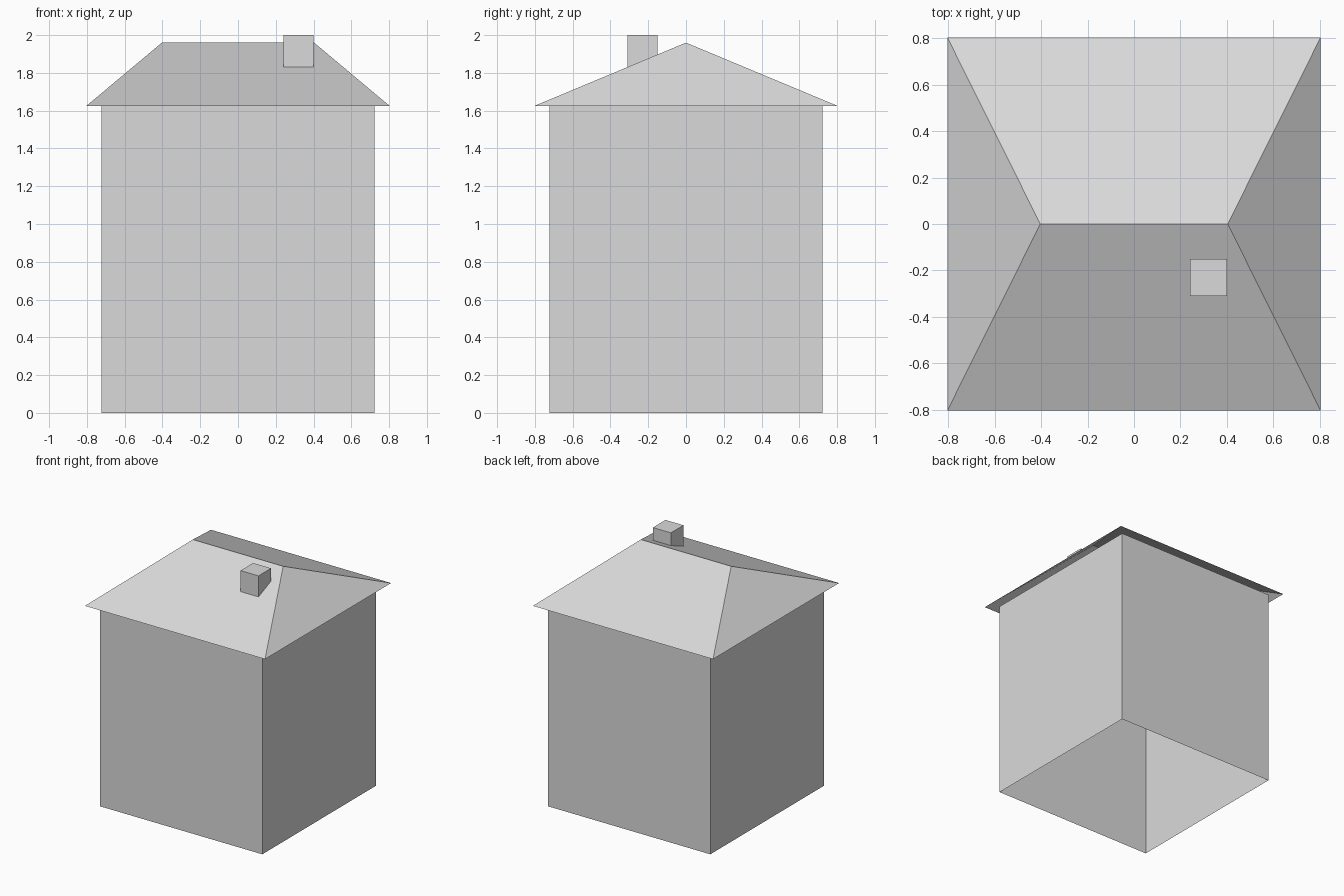
import bpy
import bmesh

if "Cube" in bpy.data.objects:
    bpy.data.objects.remove(bpy.data.objects["Cube"], do_unlink=True)

WALL, EAVE, RIDGE = 0.723, 0.803, 0.403
EAVE_Z, RIDGE_Z, TOP_Z = 1.625, 1.96, 2.0

grey = bpy.data.materials.new("plain_grey")
grey.use_nodes = True
grey.diffuse_color = (0.7, 0.7, 0.7, 1)
grey.node_tree.nodes["Principled BSDF"].inputs["Base Color"].default_value = grey.diffuse_color


def add_object(name, bm):
    mesh = bpy.data.meshes.new(name)
    bm.to_mesh(mesh)
    bm.free()
    mesh.materials.append(grey)
    obj = bpy.data.objects.new(name, mesh)
    bpy.context.collection.objects.link(obj)
    return obj


def box(x0, x1, y0, y1, z0, z1):
    bm = bmesh.new()
    bmesh.ops.create_cube(bm, size=1)
    bmesh.ops.scale(bm, vec=(x1 - x0, y1 - y0, z1 - z0), verts=bm.verts)
    bmesh.ops.translate(bm, vec=((x0 + x1) / 2, (y0 + y1) / 2, (z0 + z1) / 2), verts=bm.verts)
    bm.normal_update()
    return bm


def delete_faces(bm, rule):
    faces = [f for f in bm.faces if rule(f)]
    bmesh.ops.delete(bm, geom=faces, context="FACES")


# Walls: square tube, open at both ends
walls = box(-WALL, WALL, -WALL, WALL, 0, EAVE_Z)
delete_faces(walls, lambda f: abs(f.normal.z) > 0.5)
add_object("walls", walls)

# Hip roof: box with its top pinched to a ridge, open underneath
roof = box(-EAVE, EAVE, -EAVE, EAVE, EAVE_Z, RIDGE_Z)
delete_faces(roof, lambda f: f.normal.z < -0.5)
for v in roof.verts:
    if v.co.z > EAVE_Z + 0.1:
        v.co.x *= RIDGE / EAVE
        v.co.y = 0
bmesh.ops.remove_doubles(roof, verts=roof.verts, dist=0.001)
bmesh.ops.dissolve_degenerate(roof, edges=roof.edges, dist=0.001)
add_object("hip_roof", roof)

# Chimney: small block set into the front slope
add_object("chimney", box(0.24, 0.4, -0.31, -0.15, 1.83, TOP_Z))
